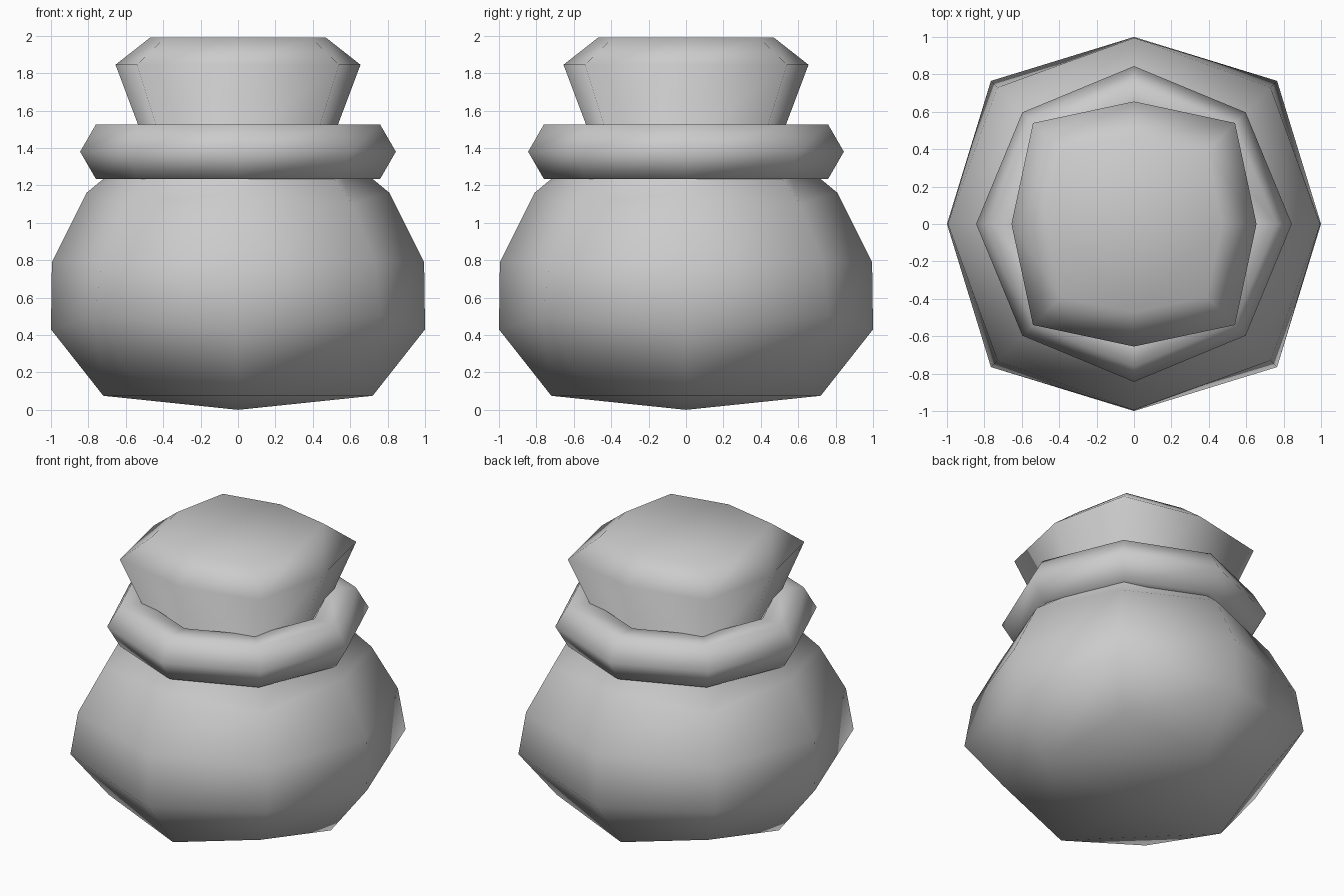
import bpy, bmesh, math

if "Cube" in bpy.data.objects:
    bpy.data.objects.remove(bpy.data.objects["Cube"])


def smooth(obj):
    for p in obj.data.polygons:
        p.use_smooth = True


# Each level: (reach on axes, z on axes, reach on diagonals per axis, z on diagonals)
jar_levels = [
    (0.72, 0.075, 0.59, 0.20),
    (1.00, 0.43, 0.765, 0.505),
    (0.995, 0.79, 0.73, 0.795),
    (0.81, 1.16, 0.61, 1.10),
    (0.495, 1.42, 0.40, 1.40),
    (0.655, 1.845, 0.54, 1.845),
    (0.47, 1.99, 0.39, 1.99),
]


def ring(bm, axis_r, axis_z, diag, diag_z):
    verts = []
    for i in range(8):
        a = i * math.pi / 4
        r, z = (axis_r, axis_z) if i % 2 == 0 else (diag * math.sqrt(2), diag_z)
        verts.append(bm.verts.new((r * math.cos(a), r * math.sin(a), z)))
    return verts


def quad_cap(bm, loop, z):
    # four quads meeting at a centre point
    c = bm.verts.new((0, 0, z))
    for i in range(0, 8, 2):
        bm.faces.new((loop[i], loop[i + 1], loop[(i + 2) % 8], c))


# Body, neck and lid as one eight-sided skin
bm = bmesh.new()
rings = [ring(bm, *lv) for lv in jar_levels]
for lo, hi in zip(rings, rings[1:]):
    for i in range(8):
        j = (i + 1) % 8
        bm.faces.new((lo[i], lo[j], hi[j], hi[i]))
quad_cap(bm, rings[0], 0.0)
quad_cap(bm, rings[-1], 1.99)
bmesh.ops.recalc_face_normals(bm, faces=bm.faces[:])
mesh = bpy.data.meshes.new("pot_body")
bm.to_mesh(mesh)
bm.free()
body = bpy.data.objects.new("pot_body", mesh)
bpy.context.collection.objects.link(body)
smooth(body)

# Collar ring around the neck
bpy.ops.mesh.primitive_torus_add(
    major_segments=8, minor_segments=6,
    major_radius=0.676, minor_radius=0.168, location=(0, 0, 1.38))
collar = bpy.context.object
collar.name = "neck_ring"
smooth(collar)
